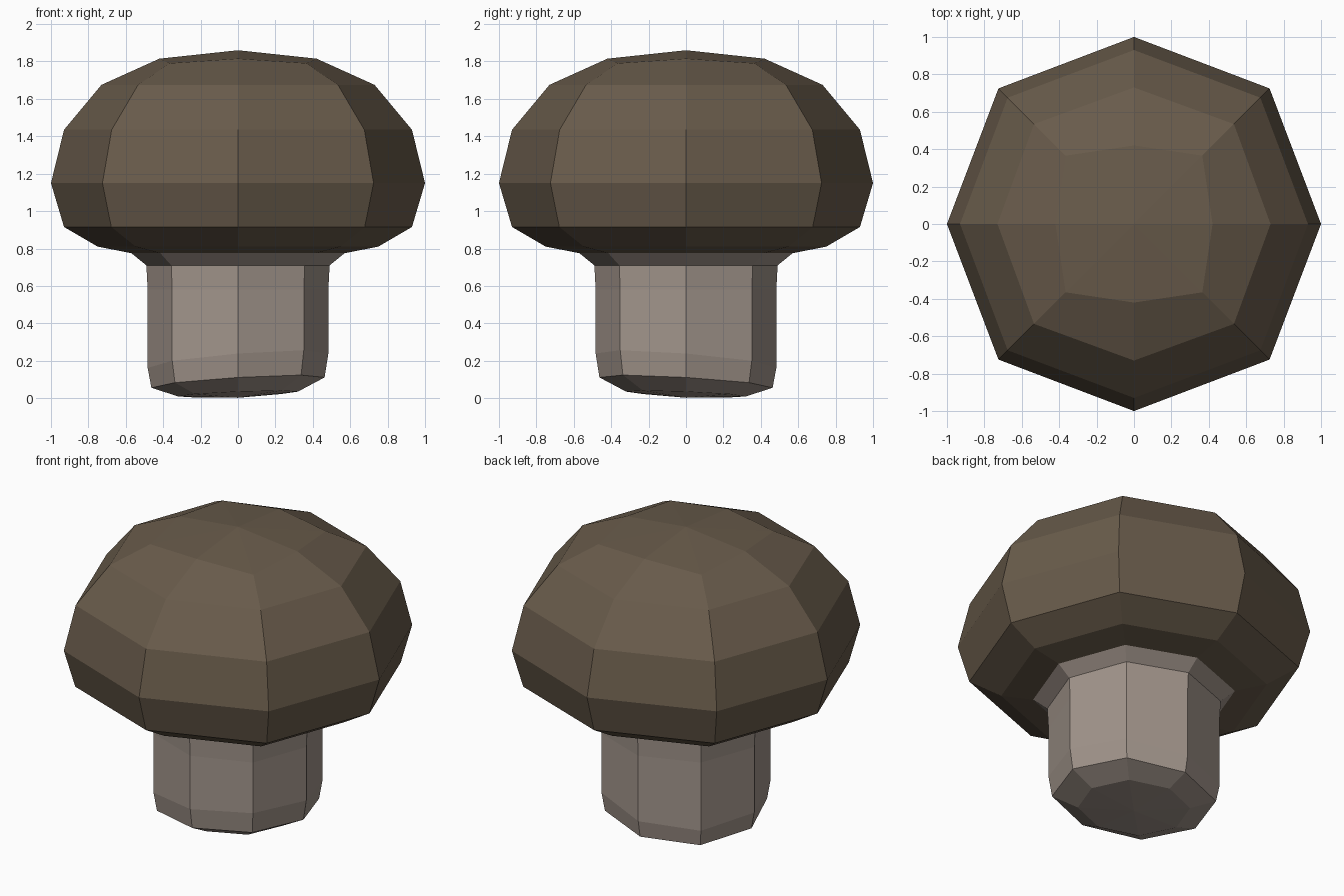
import bpy, bmesh
from math import cos, sin, pi

if "Cube" in bpy.data.objects:
    bpy.data.objects.remove(bpy.data.objects["Cube"])


def material(name, rgb):
    mat = bpy.data.materials.new(name)
    mat.diffuse_color = (*rgb, 1)
    mat.use_nodes = True
    mat.node_tree.nodes["Principled BSDF"].inputs["Base Color"].default_value = mat.diffuse_color
    return mat


def lathe(name, profile, mat, bottom=None, top=None):
    """Eight-sided part. Ring: radius, z, tilt, diagonal scale, diagonal drop."""
    bm = bmesh.new()
    rings = []
    for r, z, tilt, scale, drop in profile:
        ring = []
        for i in range(8):
            rad = r * (scale if i % 2 else 1)
            x, y = rad * cos(i * pi / 4), rad * sin(i * pi / 4)
            ring.append(bm.verts.new((x, y, z + tilt * (x - y) - drop * (i % 2))))
        rings.append(ring)
    for a, b in zip(rings, rings[1:]):
        for i in range(8):
            j = (i + 1) % 8
            bm.faces.new((a[i], a[j], b[j], b[i]))
    for z, ring in ((bottom, rings[0]), (top, rings[-1])):
        if z is not None:
            c = bm.verts.new((0, 0, z))
            for i in range(8):
                bm.faces.new((ring[i], ring[(i + 1) % 8], c))
    bmesh.ops.recalc_face_normals(bm, faces=bm.faces)
    me = bpy.data.meshes.new(name)
    bm.to_mesh(me)
    bm.free()
    me.materials.append(mat)
    ob = bpy.data.objects.new(name, me)
    bpy.context.collection.objects.link(ob)
    # open shells: make sure faces point away from the axis
    side = me.polygons[16]
    if side.normal.x * side.center.x + side.normal.y * side.center.y < 0:
        me.flip_normals()
    return ob


brown = material("cap_brown", (0.14, 0.105, 0.07))
grey = material("stem_grey", (0.36, 0.30, 0.26))

# Cap: underside, rim and dome
lathe("cap", [
    (0.57, 0.775, 0, 1.03, 0), (0.75, 0.81, 0, 1.03, 0),
    (0.93, 0.915, 0, 1.03, 0), (1.0, 1.15, 0, 1.025, 0),
    (0.93, 1.435, 0, 1.027, 0), (0.73, 1.675, 0, 1.035, 0),
    (0.42, 1.815, 0, 1.23, 0.025)], brown, top=1.86)

# Stem: slightly tilted foot, straight shaft, flare under the cap
lathe("stem", [
    (0.32, 0.022, 0.04, 1.02, 0), (0.463, 0.083, 0.06, 1.03, 0),
    (0.483, 0.20, 0.08, 1.03, 0), (0.483, 0.58, 0, 1.03, 0),
    (0.49, 0.71, 0, 1.03, 0), (0.57, 0.775, 0, 1.03, 0)], grey, bottom=0.002)
